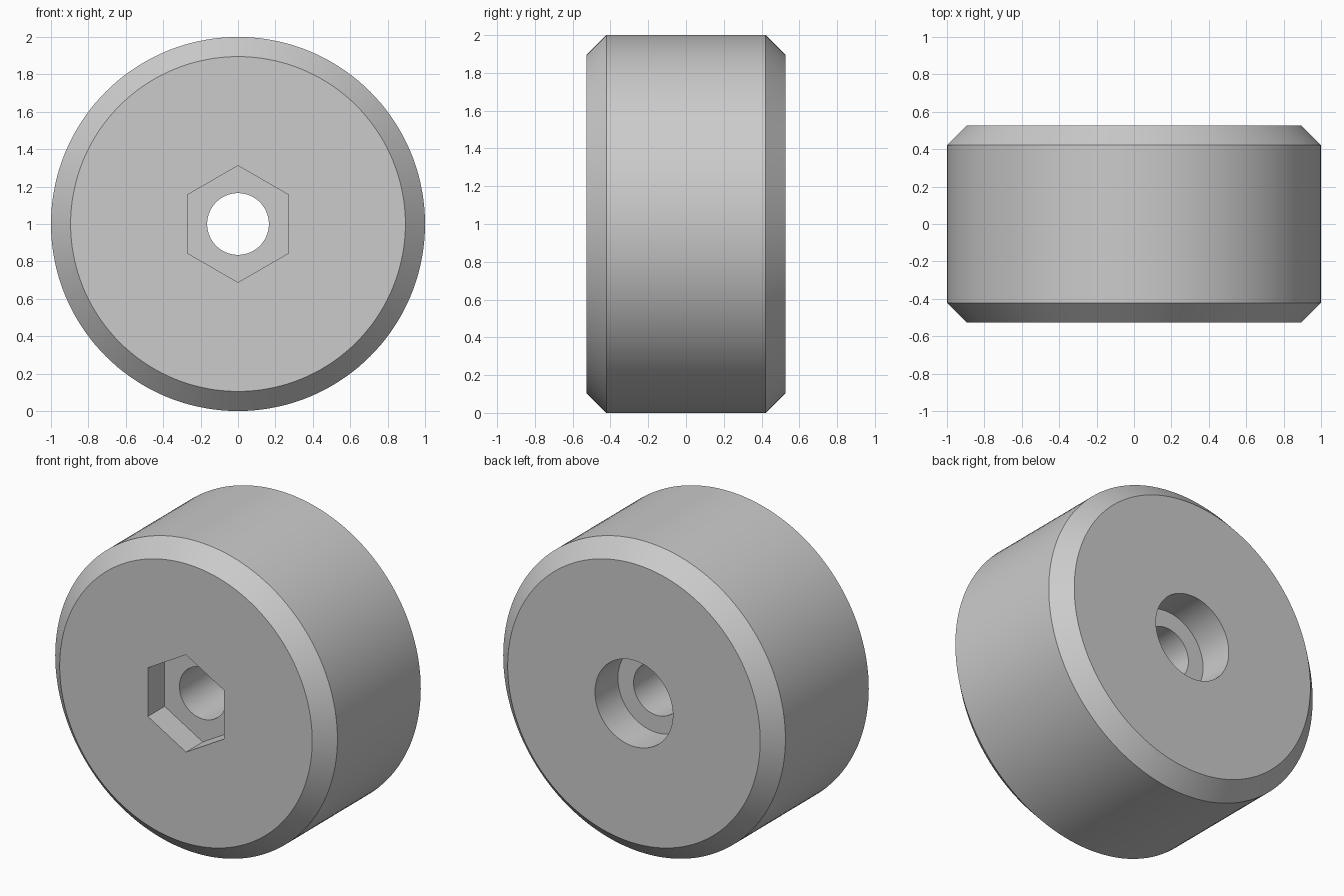
import bpy
import bmesh
from math import cos, sin, pi, radians

if "Cube" in bpy.data.objects:
    bpy.data.objects.remove(bpy.data.objects["Cube"], do_unlink=True)

SEGMENTS = 144
HALF_WIDTH = 0.527
CHAMFER = 0.105
HEX_APOTHEM, HEX_DEPTH = 0.27, 0.17
BORE = 0.165
RECESS, RECESS_DEPTH = 0.276, 0.232


def circle(radius):
    return lambda a: radius


def hexagon(apothem):
    # Pointed at top and bottom, flat on the sides
    return lambda a: apothem / cos((a - pi / 2) % (pi / 3) - pi / 6)


# Closed section of the wheel: outline shape and depth of each ring
front, back = -HALF_WIDTH, HALF_WIDTH
section = [
    (circle(1 - CHAMFER), front),
    (circle(1), front + CHAMFER),
    (circle(1), back - CHAMFER),
    (circle(1 - CHAMFER), back),
    # Round bolt-head recess in the back
    (circle(RECESS), back),
    (circle(RECESS), back - RECESS_DEPTH),
    # Through bore
    (circle(BORE), back - RECESS_DEPTH),
    (circle(BORE), front + HEX_DEPTH),
    # Hexagonal nut pocket in the front
    (hexagon(HEX_APOTHEM), front + HEX_DEPTH),
    (hexagon(HEX_APOTHEM), front),
]

bm = bmesh.new()
angles = [2 * pi * i / SEGMENTS for i in range(SEGMENTS)]
rings = [[bm.verts.new((shape(a) * cos(a), y, 1 + shape(a) * sin(a))) for a in angles]
         for shape, y in section]
for k, ring in enumerate(rings):
    following = rings[(k + 1) % len(rings)]
    for i in range(SEGMENTS):
        j = (i + 1) % SEGMENTS
        bm.faces.new((ring[i], ring[j], following[j], following[i]))
bmesh.ops.recalc_face_normals(bm, faces=bm.faces[:])

mesh = bpy.data.meshes.new("wheel")
bm.to_mesh(mesh)
bm.free()
wheel = bpy.data.objects.new("wheel", mesh)
bpy.context.collection.objects.link(wheel)

# Plain grey finish
grey = bpy.data.materials.new("light grey")
grey.use_nodes = True
colour = (0.6, 0.6, 0.6, 1)
grey.diffuse_color = colour
grey.node_tree.nodes["Principled BSDF"].inputs["Base Color"].default_value = colour
mesh.materials.append(grey)

# Smooth round walls, crisp chamfer and pocket edges
bpy.ops.object.select_all(action="DESELECT")
wheel.select_set(True)
bpy.context.view_layer.objects.active = wheel
bpy.ops.object.shade_smooth_by_angle(angle=radians(30))
